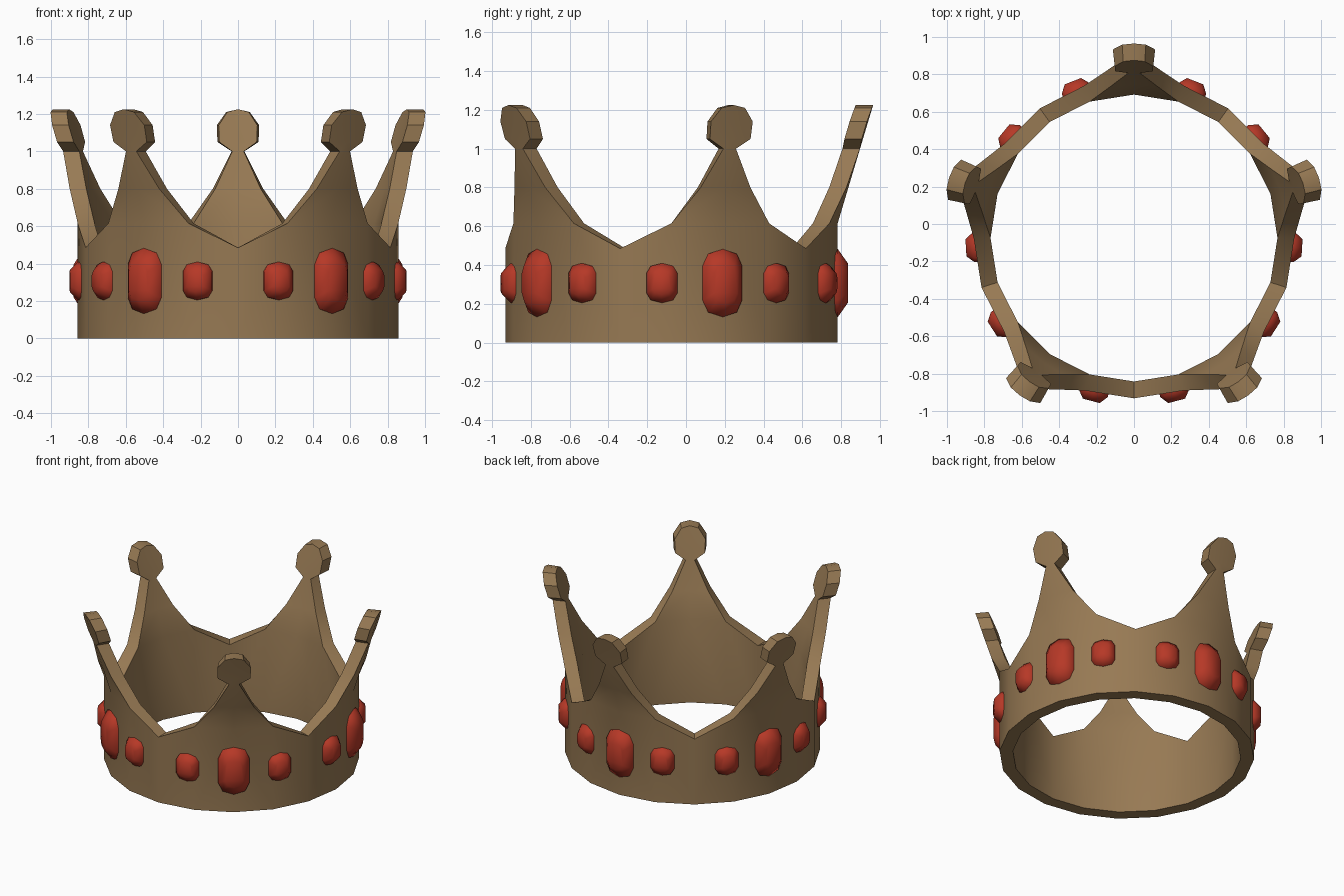
import bpy, bmesh
from math import sin, cos, radians
from mathutils import Vector

if "Cube" in bpy.data.objects:
    bpy.data.objects.remove(bpy.data.objects["Cube"], do_unlink=True)

RADIUS, WALL, CENTRE_Y = 0.857, 0.09, -0.075
SHOULDER, VALLEY = 0.615, 0.485
SPIKES = [90 + 72 * k for k in range(5)]


def material(name, colour):
    m = bpy.data.materials.new(name)
    m.use_nodes = True
    m.diffuse_color = colour
    m.node_tree.nodes["Principled BSDF"].inputs["Base Color"].default_value = colour
    return m


def polar(angle, r, z):
    a = radians(angle)
    return Vector((r * cos(a), r * sin(a) + CENTRE_Y, z))


def finish(bm, name, mat, smooth_angle):
    bmesh.ops.recalc_face_normals(bm, faces=bm.faces[:])
    mesh = bpy.data.meshes.new(name)
    bm.to_mesh(mesh)
    bm.free()
    mesh.materials.append(mat)
    ob = bpy.data.objects.new(name, mesh)
    bpy.context.collection.objects.link(ob)
    bpy.ops.object.select_all(action="DESELECT")
    ob.select_set(True)
    bpy.context.view_layer.objects.active = ob
    bpy.ops.object.shade_smooth_by_angle(angle=radians(smooth_angle))
    return ob


gold = material("old gold", (0.31, 0.193, 0.088, 1))
red = material("ruby red", (0.47, 0.04, 0.02, 1))

# Crown body: band, leaning spikes and flat round finials as one thick sheet
# Each row: side height, half width in degrees, height on the centre line
ROWS = [(SHOULDER, 18, SHOULDER), (0.8, 8.5, 0.8), (1.0, 2, 1.0),
        (1.05, 6.4, 1.05), (1.14, 6.4, 1.14), (1.21, 3.5, 1.225)]

bm = bmesh.new()
cache = {}


def point(angle, z, inner):
    key = (round(angle % 360, 2), z, inner)
    if key not in cache:
        r = RADIUS + max(0, z - SHOULDER) * 0.3 - (WALL if inner else 0)
        cache[key] = bm.verts.new(polar(angle, r, z))
    return cache[key]


sheet = []
for a in SPIKES:
    for s in (-1, 1):
        sheet.append([(a + 36 * s, 0), (a + 18 * s, 0),
                      (a + 18 * s, SHOULDER), (a + 36 * s, VALLEY)])
        sheet.append([(a + 18 * s, 0), (a, 0), (a, SHOULDER), (a + 18 * s, SHOULDER)])
        for (z0, w0, c0), (z1, w1, c1) in zip(ROWS, ROWS[1:]):
            sheet.append([(a + w0 * s, z0), (a, c0), (a, c1), (a + w1 * s, z1)])

for inner in (False, True):
    for quad in sheet:
        bm.faces.new([point(ang, z, inner) for ang, z in quad])

# Rim joining the outer and inner sheets along every open edge
twin = {v: cache[(k[0], k[1], True)] for k, v in cache.items() if not k[2]}
for e in [e for e in bm.edges if e.is_boundary and e.verts[0] in twin]:
    p, q = e.verts
    bm.faces.new([p, q, twin[q], twin[p]])
finish(bm, "crown_body", gold, 30)

# Gems: ten-sided outline with a tapered, flat front
OUTLINE = [(0, 1), (0.72, 0.86), (1, 0.5), (1, -0.5), (0.72, -0.86)]
OUTLINE += [(-x, -y) for x, y in OUTLINE]


def gem(name, angle, half_w, half_h, front_r):
    bm = bmesh.new()
    a = radians(angle)
    tangent = Vector((-sin(a), cos(a), 0))
    rings = []
    for r, scale in ((0.82, 1), (0.858, 1), (front_r, 0.58)):
        mid = polar(angle, r, 0.307)
        rings.append([bm.verts.new(mid + tangent * x * half_w * scale
                                   + Vector((0, 0, y * half_h * scale)))
                      for x, y in OUTLINE])
    n = len(OUTLINE)
    for lo, hi in zip(rings, rings[1:]):
        for i in range(n):
            j = (i + 1) % n
            bm.faces.new([lo[i], lo[j], hi[j], hi[i]])
    bm.faces.new(rings[0])
    bm.faces.new(rings[-1])
    finish(bm, name, red, 60)


for k, a in enumerate(SPIKES):
    gem(f"large_gem_{k + 1}", a, 0.105, 0.175, 0.91)
    for side, s in (("a", -1), ("b", 1)):
        gem(f"small_gem_{k + 1}{side}", a + 21.3 * s, 0.08, 0.102, 0.9)
